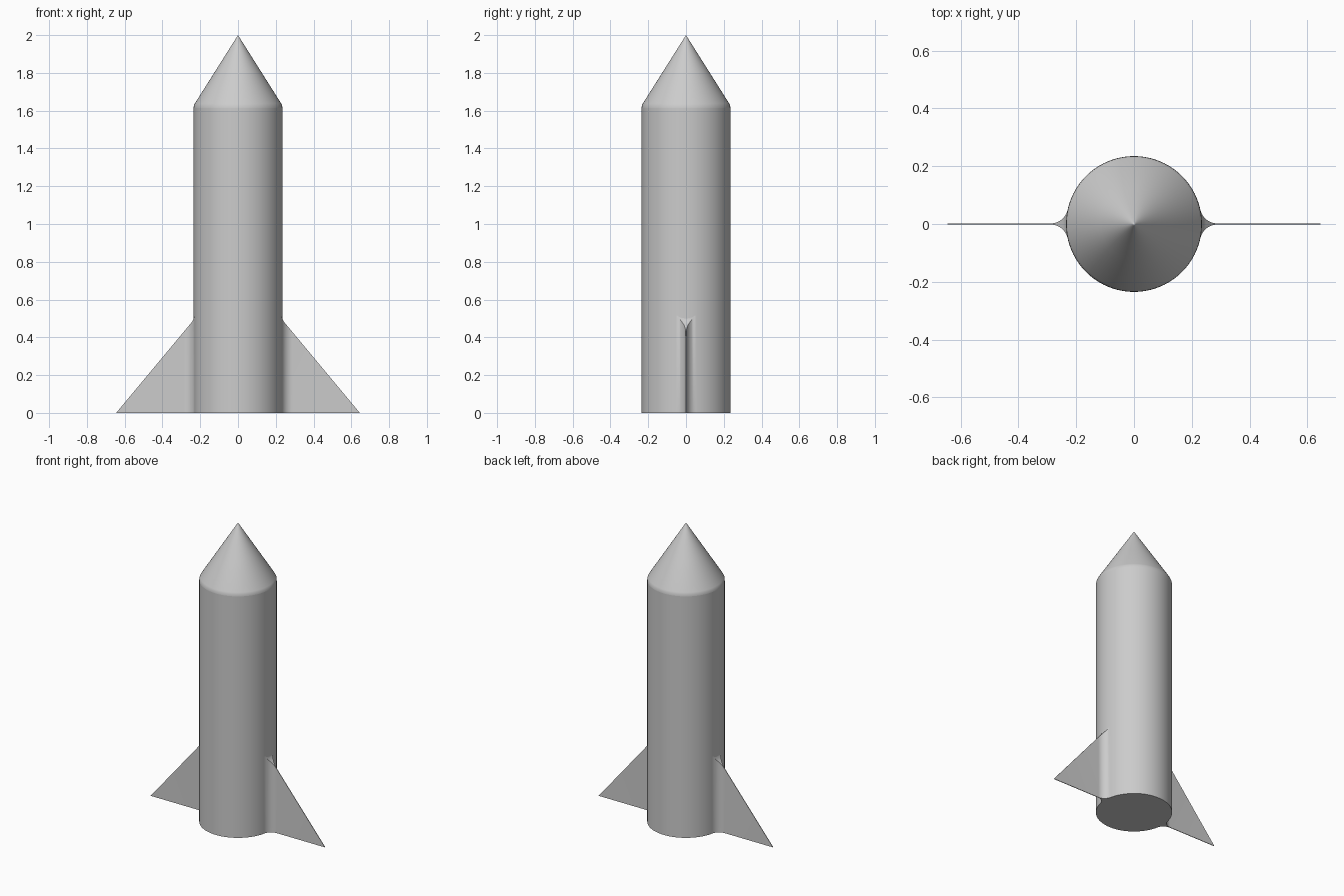
import bpy
import bmesh
import math

R = 0.235          # hull radius
FILLET = 0.06      # radius of the blend between hull and fin
HALF = 0.002       # half the fin thickness
FIN_TIP = 0.645
SEGMENTS = 96

if "Cube" in bpy.data.objects:
    bpy.data.objects.remove(bpy.data.objects["Cube"])

grey = bpy.data.materials.new("light_grey")
grey.use_nodes = True
COLOUR = (0.6, 0.6, 0.6, 1)
grey.diffuse_color = COLOUR
grey.node_tree.nodes["Principled BSDF"].inputs["Base Color"].default_value = COLOUR


def finish(name, bm):
    bmesh.ops.remove_doubles(bm, verts=bm.verts, dist=1e-5)
    bmesh.ops.recalc_face_normals(bm, faces=bm.faces)
    mesh = bpy.data.meshes.new(name)
    bm.to_mesh(mesh)
    bm.free()
    mesh.materials.append(grey)
    ob = bpy.data.objects.new(name, mesh)
    bpy.context.collection.objects.link(ob)
    bpy.ops.object.select_all(action="DESELECT")
    ob.select_set(True)
    bpy.context.view_layer.objects.active = ob
    bpy.ops.object.shade_smooth_by_angle(angle=math.radians(30))
    return ob


def lathe(name, profile):
    """Spin a (radius, height) profile around z."""
    bm = bmesh.new()
    verts = [bm.verts.new((r, 0, z)) for r, z in profile]
    edges = [bm.edges.new(pair) for pair in zip(verts, verts[1:])]
    bmesh.ops.spin(bm, geom=verts + edges, cent=(0, 0, 0), axis=(0, 0, 1),
                   angle=math.tau, steps=SEGMENTS, use_merge=True)
    return finish(name, bm)


def fin_top(x):
    """Height of the sloping fin edge, easing up into the hull."""
    slope = 1.2 * (FIN_TIP - x)
    return slope + 0.018 * max(0, (0.245 - x) / 0.015) ** 2


def fin(name, side):
    # Half-width along x: concave blend from the hull, then a thin plate
    cy = FILLET + HALF
    cx = math.sqrt((R + FILLET) ** 2 - cy ** 2)
    start = math.atan2(cy, cx)
    steps = 12
    section = []
    for i in range(steps + 1):
        a = start + (math.pi / 2 - start) * i / steps
        section.append((cx - FILLET * math.cos(a), cy - FILLET * math.sin(a)))
    section.append((FIN_TIP, HALF))

    bm = bmesh.new()
    rings = []
    for x, y in section:
        rings.append([bm.verts.new((side * x, sy, z)) for sy, z in
                      ((-y, 0), (y, 0), (y, fin_top(x)), (-y, fin_top(x)))])
    for a, b in zip(rings[:-2], rings[1:-1]):
        for i in range(4):
            j = (i + 1) % 4
            bm.faces.new((a[i], a[j], b[j], b[i]))
    # The plate tapers to a knife point at the ground
    a, b = rings[-2:]
    bm.faces.new((a[0], a[1], b[1], b[0]))
    bm.faces.new((a[2], a[3], b[0], b[1]))
    bm.faces.new((a[1], a[2], b[1]))
    bm.faces.new((a[3], a[0], b[0]))
    bm.faces.new(rings[0])
    bmesh.ops.delete(bm, geom=[v for v in bm.verts if not v.link_faces], context="VERTS")
    return finish(name, bm)


# Hull with a closed base, and a pointed nose with a softened shoulder
lathe("hull", [(0, 0), (R, 0), (R, 1.615)])
lathe("nose_cone", [(R, 1.615), (0.2335, 1.628), (0.228, 1.639),
                    (0.12, 1.81), (0.006, 1.9905), (0, 2)])

# Two swept fins
for name, side in (("left_fin", 1), ("right_fin", -1)):
    fin(name, side)
